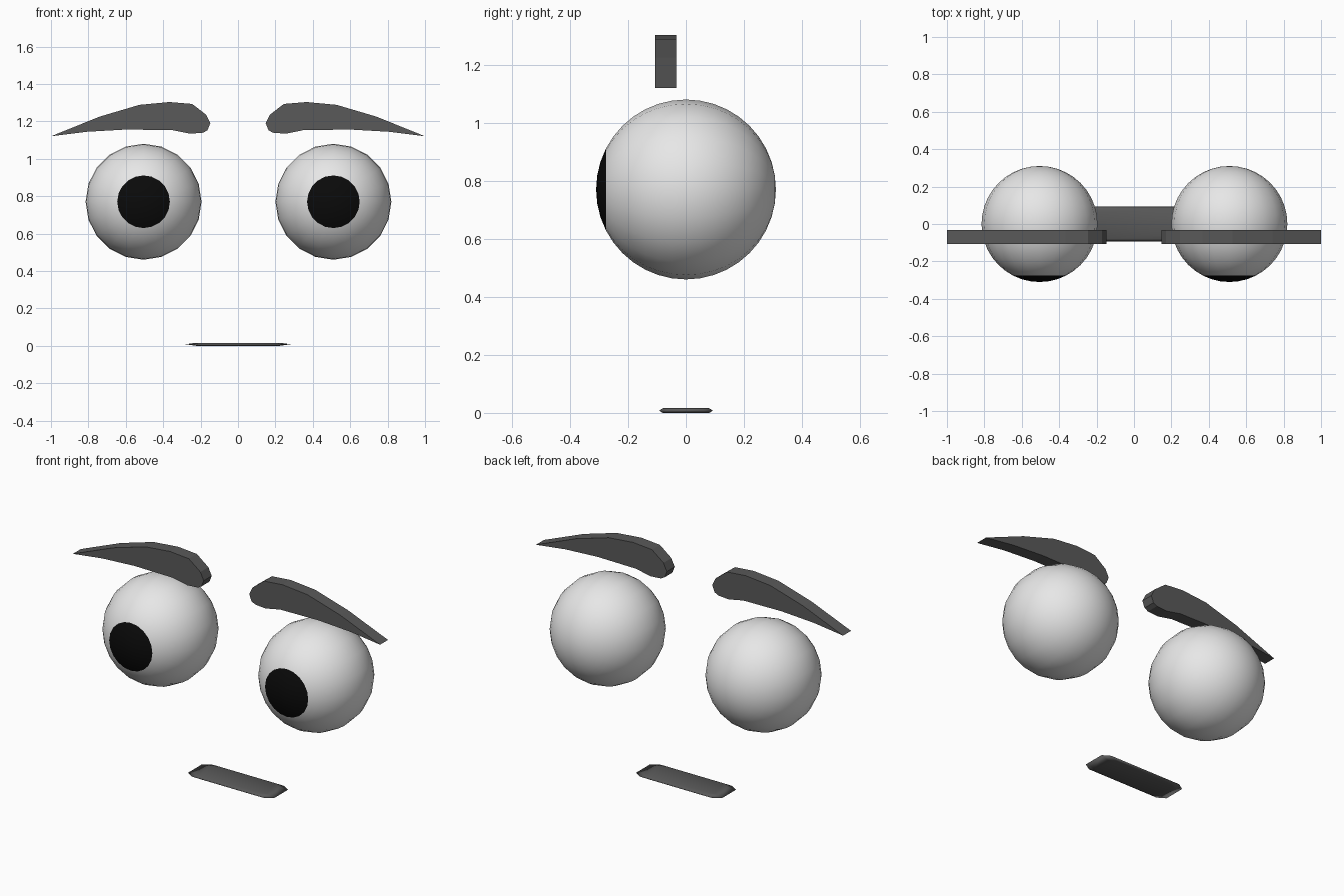
import bpy, bmesh, math
from mathutils import Matrix

if "Cube" in bpy.data.objects:
    bpy.data.objects.remove(bpy.data.objects["Cube"])


def material(name, r, g, b):
    m = bpy.data.materials.new(name)
    m.diffuse_color = (r, g, b, 1)
    m.use_nodes = True
    m.node_tree.nodes["Principled BSDF"].inputs["Base Color"].default_value = m.diffuse_color
    return m


WHITE = material("eye_white", 0.8, 0.8, 0.8)
BLACK = material("pupil_black", 0.003, 0.003, 0.003)
GREY = material("dark_grey", 0.1, 0.1, 0.1)


def add_object(name, bm, *mats):
    bmesh.ops.recalc_face_normals(bm, faces=bm.faces)
    mesh = bpy.data.meshes.new(name)
    bm.to_mesh(mesh)
    bm.free()
    for m in mats:
        mesh.materials.append(m)
    ob = bpy.data.objects.new(name, mesh)
    bpy.context.collection.objects.link(ob)
    return ob


def loft(bm, loops):
    """Skin closed loops of equal length and cap both ends."""
    rings = [[bm.verts.new(p) for p in loop] for loop in loops]
    n = len(rings[0])
    for a, b in zip(rings, rings[1:]):
        for i in range(n):
            j = (i + 1) % n
            bm.faces.new((a[i], a[j], b[j], b[i]))
    bm.faces.new(rings[0])
    bm.faces.new(rings[-1])


# Eyeballs: poles face front and back, front cap is the pupil
def eye(name, x):
    bm = bmesh.new()
    bmesh.ops.create_uvsphere(bm, u_segments=20, v_segments=20, radius=0.31)
    bmesh.ops.rotate(bm, verts=bm.verts, matrix=Matrix.Rotation(math.pi / 2, 3, 'X'))
    for f in bm.faces:
        f.smooth = True
        f.material_index = int(f.calc_center_median().y < -0.276)
    add_object(name, bm, WHITE, BLACK).location = (x, 0, 0.77)


eye("left_eye", -0.505)
eye("right_eye", 0.51)

# Eyebrows: flat tapered outline with thickness, mirrored
BROW = [(1.0, 1.12), (0.74, 1.225), (0.527, 1.288), (0.367, 1.303), (0.245, 1.293),
        (0.17, 1.235), (0.148, 1.19), (0.163, 1.152), (0.187, 1.139), (0.255, 1.134),
        (0.35, 1.153), (0.6, 1.156), (0.81, 1.144)]
for name, side in (("left_eyebrow", -1), ("right_eyebrow", 1)):
    bm = bmesh.new()
    loft(bm, [[(side * x, y, z) for x, z in BROW] for y in (-0.107, -0.033)])
    add_object(name, bm, GREY)


# Mouth: thin plate with cut corners, sloping to a sharp rim
def octagon(hx, hy, cx, cy, z):
    pts = [(hx, cy), (cx, hy), (-cx, hy), (-hx, cy),
           (-hx, -cy), (-cx, -hy), (cx, -hy), (hx, -cy)]
    return [(x, y, z) for x, y in pts]


bm = bmesh.new()
loft(bm, [octagon(0.225, 0.08, 0.19, 0.055, 0.0),
          octagon(0.28, 0.093, 0.235, 0.065, 0.008),
          octagon(0.225, 0.08, 0.19, 0.055, 0.016)])
for f in bm.faces:
    f.smooth = True
add_object("mouth", bm, GREY)
